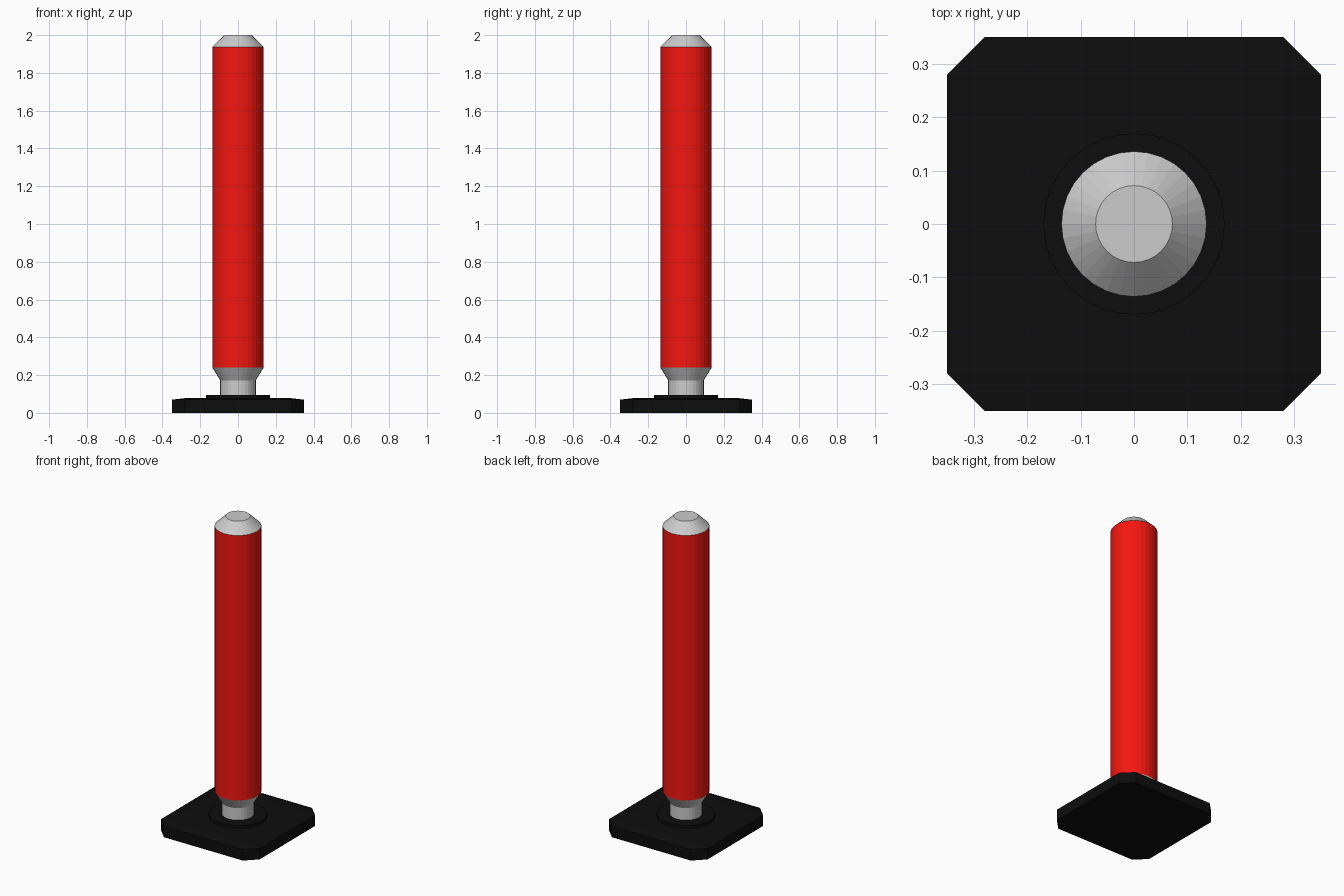
import bpy, bmesh, math

if "Cube" in bpy.data.objects:
    bpy.data.objects.remove(bpy.data.objects["Cube"])


def material(name, rgb):
    m = bpy.data.materials.new(name)
    m.diffuse_color = (*rgb, 1)
    m.use_nodes = True
    m.node_tree.nodes["Principled BSDF"].inputs["Base Color"].default_value = m.diffuse_color
    return m


def finish(bm, name, mat=None):
    bmesh.ops.recalc_face_normals(bm, faces=bm.faces)
    me = bpy.data.meshes.new(name)
    bm.to_mesh(me)
    bm.free()
    if mat:
        me.materials.append(mat)
    ob = bpy.data.objects.new(name, me)
    bpy.context.collection.objects.link(ob)
    return ob


def lathe(name, profile, mat=None, sides=32):
    """Flat-sided solid from (radius, z) rings."""
    bm = bmesh.new()
    rings = [[bm.verts.new((r * math.cos(math.tau * i / sides),
                            r * math.sin(math.tau * i / sides), z))
              for i in range(sides)] for r, z in profile]
    for a, b in zip(rings, rings[1:]):
        for i in range(sides):
            j = (i + 1) % sides
            bm.faces.new((a[i], a[j], b[j], b[i]))
    bm.faces.new(rings[0][::-1])
    bm.faces.new(rings[-1])
    return finish(bm, name, mat)


black = material("black_rubber", (0.004, 0.004, 0.004))
red = material("red_paint", (0.9, 0.008, 0.005))

# Base plate: cube with chamfered top and corners, flat underside, squashed
bm = bmesh.new()
bmesh.ops.create_cube(bm, size=1)
edges = [e for e in bm.edges if max(v.co.z for v in e.verts) > 0]
bmesh.ops.bevel(bm, geom=edges, offset=0.1, segments=1, affect='EDGES')
for v in bm.verts:
    v.co = (v.co.x * 0.7, v.co.y * 0.7, (v.co.z + 0.5) * 0.078)
finish(bm, "base_plate", black)

# Collar on the plate
lathe("base_collar", [(0.17, 0.06), (0.17, 0.094)], black)

# Post: neck with flare, painted tube, tapered cap
lathe("neck", [(0.094, 0.08), (0.094, 0.172), (0.136, 0.24)])
lathe("post_tube", [(0.136, 0.24), (0.136, 1.938)], red)
lathe("top_cap", [(0.136, 1.938), (0.072, 2.0)])
